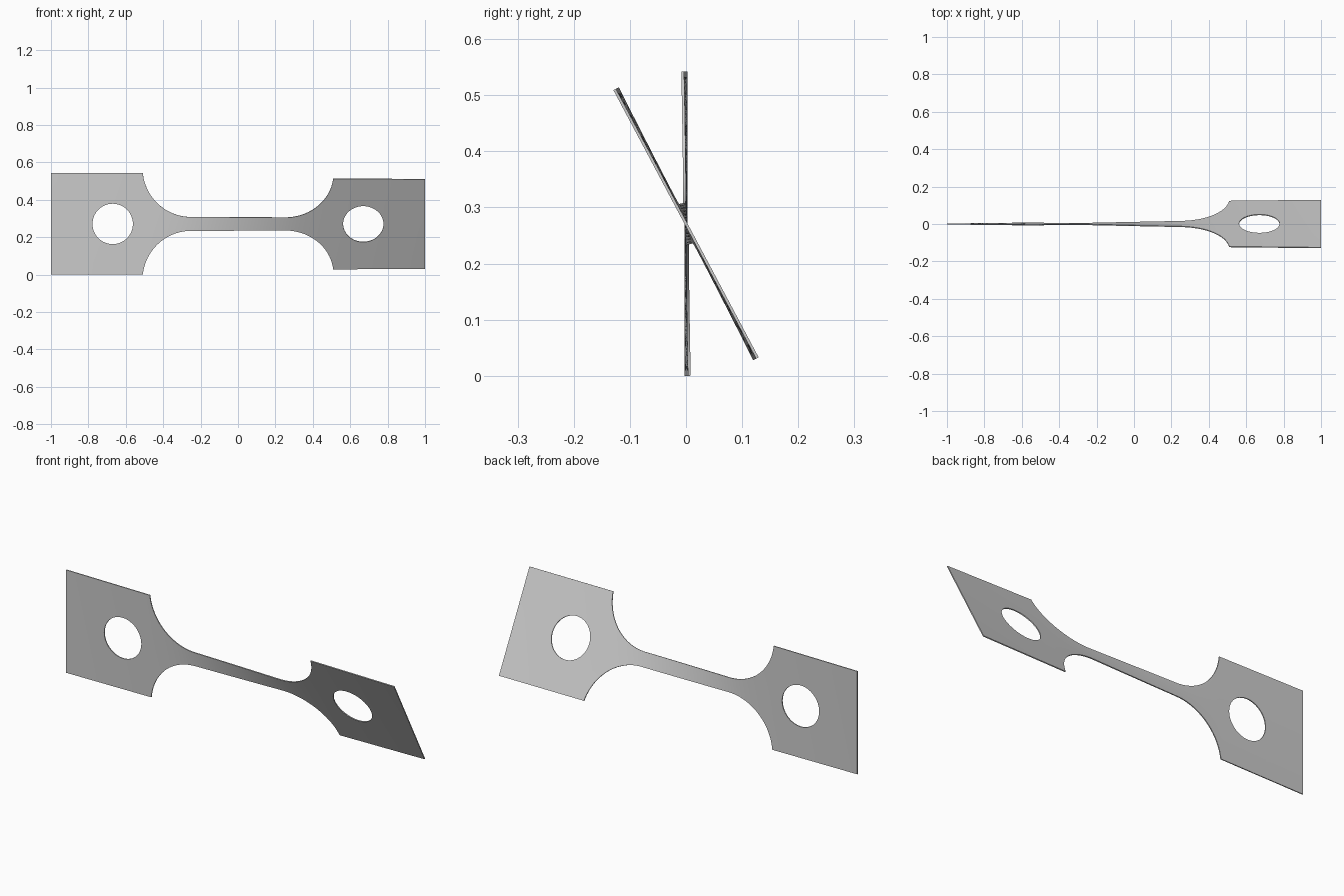
import bpy
import bmesh
from math import sin, cos, pi, sqrt, acos, radians
from mathutils import Matrix, Vector

cube = bpy.data.objects.get("Cube")
if cube:
    bpy.data.objects.remove(cube)

HALF_H = 0.271       # half height of the grips
NECK_H = 0.037       # half height of the narrow neck
FILLET_R = 0.26
NECK_X = 0.25        # where the neck meets the fillet
HOLE_X, HOLE_R = 0.67, 0.108
THICK = 0.005
ROWS = 6

FILLET_END = acos((FILLET_R + NECK_H - HALF_H) / FILLET_R)
GRIP_X = NECK_X + FILLET_R * sin(FILLET_END)


def upper(x):
    """Half height of the outline."""
    a = abs(x)
    if a <= NECK_X:
        return NECK_H
    if a >= GRIP_X - 1e-6:
        return HALF_H
    return NECK_H + FILLET_R - sqrt(FILLET_R ** 2 - (a - NECK_X) ** 2)


def lower(x):
    """Half height of the round hole."""
    return sqrt(max(0.0, HOLE_R ** 2 - (abs(x) - HOLE_X) ** 2))


def spread(a, b, n):
    return [a + (b - a) * i / n for i in range(n)]


# Column positions from the centre out to one end, then mirrored
half = spread(0, NECK_X, 12)
half += [NECK_X + FILLET_R * sin(FILLET_END * i / 24) for i in range(25)]
half += spread(GRIP_X, HOLE_X - HOLE_R, 3)[1:]
half += [HOLE_X - HOLE_R * cos(pi * i / 32) for i in range(33)]
half += spread(HOLE_X + HOLE_R, 1, 6)[1:] + [1]
columns = [-x for x in reversed(half[1:])] + half

# Twist builds up faster where the strip is narrow
twist = [0.0]
for a, b in zip(columns, columns[1:]):
    mid = (a + b) / 2
    twist.append(twist[-1] + (b - a) / upper(mid) ** 1.3)
total = twist[-1]
angles = [radians(28) * t / total for t in twist]

# Upper and lower halves of the twisted sheet
bm = bmesh.new()
for side in (1, -1):
    grid = []
    for x, angle in zip(columns, angles):
        turn = Matrix.Rotation(angle, 3, "X")
        lo, hi = lower(x), upper(x)
        grid.append([bm.verts.new(turn @ Vector((x, 0, side * (lo + (hi - lo) * r / ROWS))))
                     for r in range(ROWS + 1)])
    for left, right in zip(grid, grid[1:]):
        for r in range(ROWS):
            quad = [left[r], right[r], right[r + 1], left[r + 1]]
            bm.faces.new(quad if side == 1 else quad[::-1])
bmesh.ops.remove_doubles(bm, verts=bm.verts, dist=1e-5)
bmesh.ops.recalc_face_normals(bm, faces=bm.faces)

mesh = bpy.data.meshes.new("twisted_test_strip")
bm.to_mesh(mesh)
bm.free()
strip = bpy.data.objects.new("twisted_test_strip", mesh)
strip.location.z = HALF_H
bpy.context.collection.objects.link(strip)

# Plain grey metal
grey = bpy.data.materials.new("plain_grey")
grey.use_nodes = True
colour = (0.6, 0.6, 0.6, 1)
grey.diffuse_color = colour
grey.node_tree.nodes["Principled BSDF"].inputs["Base Color"].default_value = colour
mesh.materials.append(grey)

# Sheet thickness
solid = strip.modifiers.new("thickness", "SOLIDIFY")
solid.thickness = THICK
solid.offset = 0

bpy.context.view_layer.objects.active = strip
strip.select_set(True)
bpy.ops.object.modifier_apply(modifier="thickness")
bpy.ops.object.shade_smooth_by_angle(angle=radians(35))
